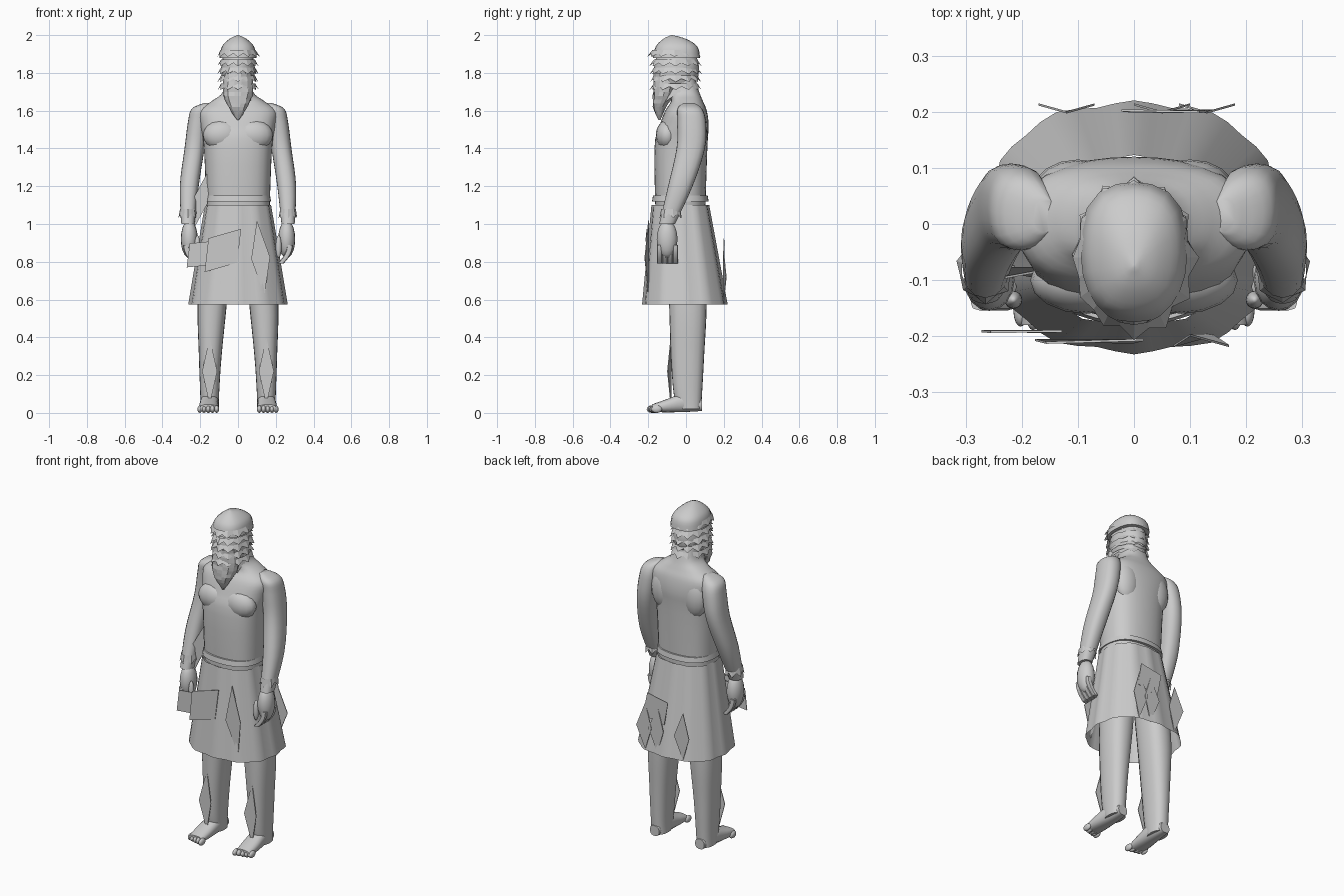
import bpy, bmesh, math, random
from mathutils import Vector

random.seed(4)
if "Cube" in bpy.data.objects:
    bpy.data.objects.remove(bpy.data.objects["Cube"])

tone = (0.6, 0.6, 0.6, 1)
grey = bpy.data.materials.new("plain grey")
grey.use_nodes = True
grey.diffuse_color = tone
grey.node_tree.nodes["Principled BSDF"].inputs["Base Color"].default_value = tone


def finish(bm, name, rounded=True):
    """Turn a bmesh into a named object, smooth or faceted."""
    bmesh.ops.recalc_face_normals(bm, faces=bm.faces[:])
    mesh = bpy.data.meshes.new(name)
    bm.to_mesh(mesh)
    bm.free()
    mesh.materials.append(grey)
    part = bpy.data.objects.new(name, mesh)
    bpy.context.collection.objects.link(part)
    if rounded:
        bpy.ops.object.select_all(action="DESELECT")
        part.select_set(True)
        bpy.context.view_layer.objects.active = part
        bpy.ops.object.shade_smooth_by_angle(angle=math.radians(50))
    return part


def flowing(rings, steps=4):
    """Fill in rings along a smooth curve through the given ones."""
    rings = [Vector(ring) for ring in rings]
    padded = rings[:1] + rings + rings[-1:]
    for before, start, end, after in zip(padded, padded[1:], padded[2:], padded[3:]):
        for step in range(steps):
            t = step / steps
            leave = (end - before) / 2 * t * (1 - t) ** 2
            arrive = (after - start) / 2 * t * t * (1 - t)
            yield start.lerp(end, t * t * (3 - 2 * t)) + leave - arrive
    yield rings[-1]


def bridge(bm, lower, upper):
    for i in range(len(lower)):
        bm.faces.new((lower[i - 1], lower[i], upper[i], upper[i - 1]))


def skin(name, rings, sides=20, side=1, lying=False, capped=True, pleat=0, rough=0, rounded=True):
    """Skin rings of (along, x, across, half width, half depth)."""
    bm = bmesh.new()
    loops = []
    for along, x, across, width, depth in flowing(rings):
        loop = []
        for i in range(sides):
            angle = math.tau * i / sides
            k = 1 + pleat * math.cos(angle * sides / 4) + random.uniform(-rough, rough)
            # Slightly squared oval
            c, s = math.cos(angle), math.sin(angle)
            k *= (c ** 4 + s ** 4) ** -0.1
            px, pd = side * x + k * width * c, across + k * depth * s
            loop.append(bm.verts.new((px, along, pd) if lying else (px, pd, along)))
        loops.append(loop)
    for lower, upper in zip(loops, loops[1:]):
        bridge(bm, lower, upper)
    if capped:
        bm.faces.new(loops[0])
        bm.faces.new(loops[-1])
    return finish(bm, name, rounded)


def blob(name, center, radii):
    bm = bmesh.new()
    bmesh.ops.create_uvsphere(bm, u_segments=16, v_segments=10, radius=1)
    bmesh.ops.scale(bm, vec=radii, verts=bm.verts[:])
    bmesh.ops.translate(bm, vec=center, verts=bm.verts[:])
    return finish(bm, name)


def kite(name, center, tall, wide, spin=0):
    """Thin diamond of cloth, leaning with the slope of the kilt."""
    bm = bmesh.new()
    corners = []
    for quarter in range(4):
        angle = spin + quarter * math.pi / 2
        reach = wide if quarter % 2 else tall
        rise = reach * math.cos(angle)
        lean = -math.copysign(rise / 10, center[1])
        corners.append(bm.verts.new(Vector(center) + Vector((reach * math.sin(angle), lean, rise))))
    bm.faces.new(corners)
    cloth = finish(bm, name, rounded=False)
    cloth.modifiers.new("thickness", "SOLIDIFY").thickness = 0.004


def frill(name, center, width, depth, drop, teeth=12):
    """Ring of ragged points hanging outward."""
    bm = bmesh.new()
    inner, outer = [], []
    for i in range(teeth * 2):
        angle = math.tau * i / (teeth * 2) - math.pi / 2
        point = (i + 1) % 2
        flat = Vector((width * math.cos(angle), depth * math.sin(angle), 0))
        fall = Vector((0, 0, drop * (1 + point) / 2))
        inner.append(bm.verts.new(Vector(center) + flat * 0.85))
        reach = 0.9 + point / 8 + random.uniform(-0.04, 0.04)
        outer.append(bm.verts.new(Vector(center) + flat * reach - fall))
    bridge(bm, inner, outer)
    finish(bm, name, rounded=False)


# Torso with sloping shoulders and neck
skin("torso", [(1, 0, -.03, .165, .13), (1.4, 0, -.027, .18, .14), (1.52, 0, -.01, .2, .13),
               (1.6, 0, 0, .205, .11), (1.65, 0, .005, .14, .085), (1.7, 0, -.01, .08, .08),
               (1.8, 0, -.03, .07, .07)], sides=32)

# Head, pointed cap, ragged hair bands and beard
blob("head", (0, -.05, 1.82), (.09, .12, .14))
skin("cap", [(1.88, 0, -.05, .098, .125), (1.94, 0, -.05, .085, .11),
             (1.98, 0, -.06, .045, .06), (2, 0, -.075, .003, .003)])
frill("cap_rim", (0, -.06, 1.92), .11, .14, .035)
for band in range(4):
    frill("hair_band", (0, -.055, 1.87 - band / 24), .106, .135, .035)
frill("nape_hair", (0, -.03, 1.71), .09, .1, .06, teeth=8)
skin("beard", [(1.8, 0, -.11, .07, .06), (1.7, 0, -.115, .08, .06), (1.62, 0, -.14, .05, .035),
               (1.55, 0, -.14, .005, .005)], sides=14, rough=.06, rounded=False)

# Pleated kilt and double belt
skin("kilt", [(1.1, 0, -.03, .172, .15), (.575, 0, -.006, .258, .222)],
     sides=48, capped=False, pleat=.02)
for z in (1.06, 1.12):
    skin("belt", [(z, 0, -.03, .175, .15), (z + .03, 0, -.03, .17, .145)], sides=32)

# Loose cloth on and beside the kilt
kite("front_cloth", (-.08, -.22, .86), .15, .1, spin=.7)
kite("front_fold", (.12, -.22, .82), .2, .05, spin=-.1)
kite("hand_cloth", (-.2, -.2, .84), .1, .08, spin=.8)
kite("arm_cloth", (-.2, -.1, 1.12), .2, .04, spin=.3)
kite("back_cloth", (.06, .21, .84), .1, .1, spin=.6)
for x in (-.12, .05, .13):
    kite("back_fold", (x, .215, .72), .14, .05)

# Paired parts
for side, label in ((1, "left"), (-1, "right")):
    blob(f"{label}_chest_muscle", (side * .085, -.1, 1.47), (.1, .06, .08))
    blob(f"{label}_shoulder_blade", (side * .1, .06, 1.5), (.08, .055, .12))

    # Arm from shoulder to wrist, with a ragged cuff
    skin(f"{label}_arm", [(1.64, .16, .015, .02, .03), (1.61, .195, .02, .05, .065),
                          (1.54, .21, .03, .055, .075), (1.4, .23, .025, .053, .075),
                          (1.2, .258, -.03, .05, .065), (1, .265, -.1, .035, .042)], side=side)
    frill(f"{label}_cuff", (side * .265, -.08, 1.08), .05, .06, .05, teeth=7)

    # Hand with curled fingers and thumb
    blob(f"{label}_palm", (side * .258, -.1, .92), (.045, .055, .1))
    for finger in range(4):
        y = finger / 36 - .14
        curl = [(.89 - k / 30, .275 - k * k / 180, y, .016, .014) for k in range(4)]
        skin(f"{label}_finger", curl, sides=8, side=side)
    blob(f"{label}_thumb", (side * .215, -.135, .88), (.016, .016, .06))

    # Leg from under the kilt to the heel
    skin(f"{label}_leg", [(1, .1, 0, .08, .1), (.6, .135, .01, .078, .1), (.3, .147, .008, .06, .088),
                          (.1, .15, .01, .05, .075), (.02, .15, .02, .048, .06)], side=side)
    kite(f"{label}_shin_wrap", (side * .15, -.1, .22), .18, .04)

    # Foot with toes
    skin(f"{label}_foot", [(.085, .15, .04, .03, .03), (0, .15, .055, .045, .05),
                           (-.1, .155, .038, .05, .035), (-.18, .157, .025, .045, .02)],
         side=side, lying=True)
    for toe in range(5):
        blob(f"{label}_toe", (side * (.113 + toe / 45), -.18 + toe / 160, .02), (.013, .028, .02))
